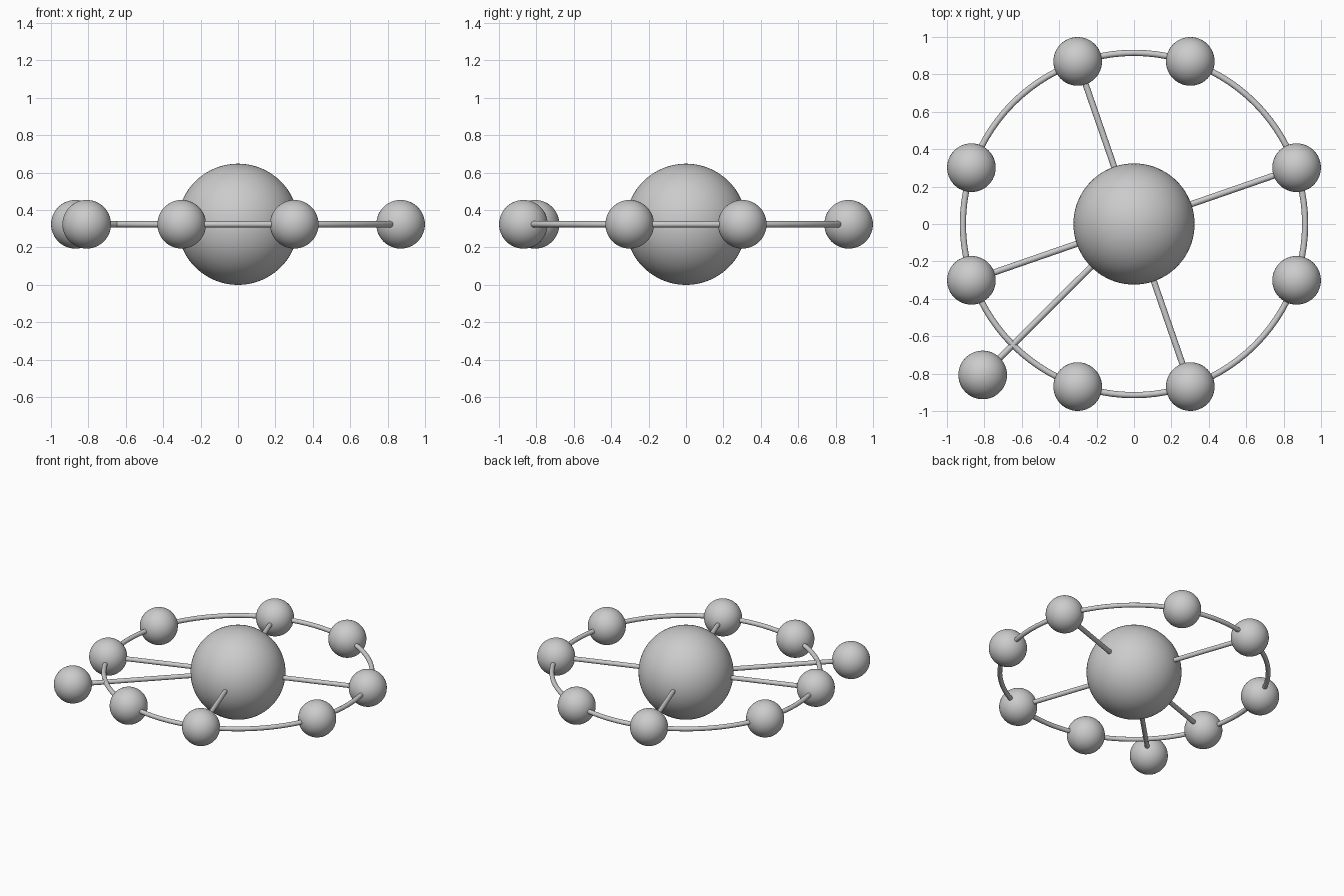
import bpy
from math import radians, sin, cos
from mathutils import Vector

if "Cube" in bpy.data.objects:
    bpy.data.objects.remove(bpy.data.objects["Cube"])

HUB_R = 0.324      # large central ball
BALL_R = 0.13      # small balls
RING_R = 0.915     # radius of the connecting hoop
ROD_R = 0.0165     # thickness of hoop and spokes
CENTRE = Vector((0, 0, HUB_R))


def smooth(name):
    obj = bpy.context.object
    obj.name = name
    bpy.ops.object.shade_smooth()
    return obj


def ball(name, loc, r, seg=48):
    bpy.ops.mesh.primitive_uv_sphere_add(segments=seg, ring_count=seg // 2,
                                         radius=r, location=loc)
    return smooth(name)


def spoke(name, end):
    d = end - CENTRE
    bpy.ops.mesh.primitive_cylinder_add(vertices=20, radius=ROD_R, depth=d.length,
                                        location=(CENTRE + end) / 2)
    obj = bpy.context.object
    obj.name = name
    obj.rotation_euler = d.to_track_quat('Z', 'Y').to_euler()
    bpy.ops.object.shade_smooth_by_angle(angle=radians(40))


# central ball and hoop
ball("hub", CENTRE, HUB_R, 80)
bpy.ops.mesh.primitive_torus_add(major_radius=RING_R, minor_radius=ROD_R,
                                 major_segments=96, minor_segments=16,
                                 location=CENTRE)
smooth("hoop")

# four pairs of balls on the hoop, the first of each pair carried by a spoke
for i in range(4):
    for j, base in enumerate((19.1, 70.9)):
        a = radians(base + 90 * i)
        p = CENTRE + Vector((cos(a), sin(a), 0)) * 0.92
        ball(f"ring_ball_{i}_{j}", p, BALL_R)
        if j == 0:
            spoke(f"spoke_{i}", p)

# single ball on a longer spoke outside the hoop
outer = CENTRE + Vector((-0.809, -0.807, 0))
ball("outer_ball", outer, BALL_R)
spoke("outer_spoke", outer)
